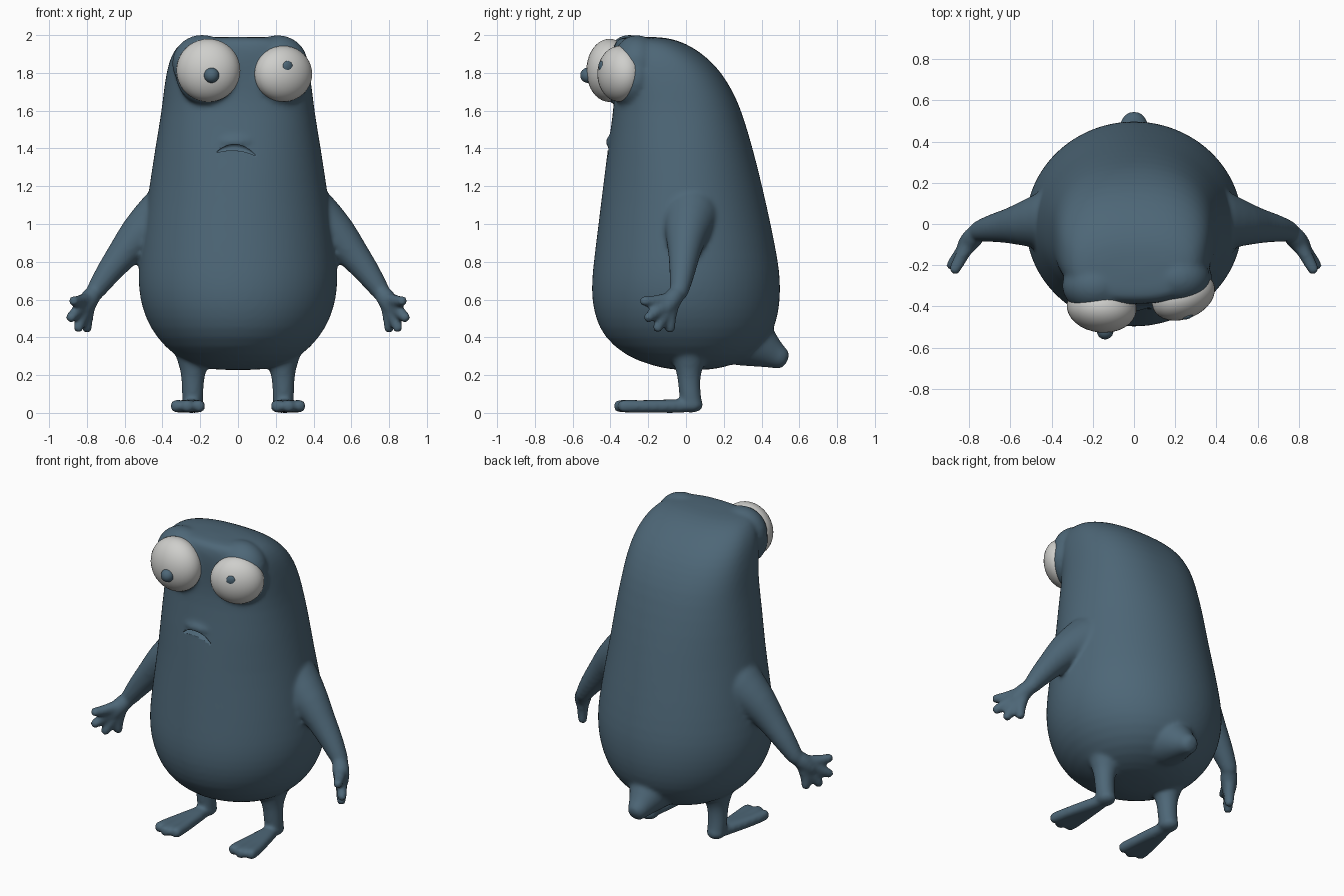
import bpy, bmesh, math
from mathutils import Vector, Matrix

if "Cube" in bpy.data.objects:
    bpy.data.objects.remove(bpy.data.objects["Cube"])


def material(name, rgb):
    m = bpy.data.materials.new(name)
    m.diffuse_color = (*rgb, 1)
    m.use_nodes = True
    m.node_tree.nodes["Principled BSDF"].inputs["Base Color"].default_value = m.diffuse_color
    return m


SKIN = material("slate blue skin", (0.075, 0.135, 0.185))
WHITE = material("eye white", (0.62, 0.62, 0.60))


def loft(bm, rings):
    """Skin a list of vertex-position rings and close both ends."""
    vs = [[bm.verts.new(p) for p in ring] for ring in rings]
    n = len(vs[0])
    for a, b in zip(vs, vs[1:]):
        for i in range(n):
            j = (i + 1) % n
            bm.faces.new((a[i], a[j], b[j], b[i]))
    bm.faces.new(vs[0][::-1])
    bm.faces.new(vs[-1])


def tube(bm, pts, sides=12):
    """Tapered tube through (x, y, z, radius) points with a rounded tip."""
    c = [Vector(p[:3]) for p in pts]
    r = [p[3] * 1.06 for p in pts]
    end = (c[-1] - c[-2]).normalized()
    tip, rt = c[-1].copy(), r[-1]
    for off, k in ((0.5, 0.87), (0.85, 0.5)):
        c.append(tip + end * rt * off)
        r.append(rt * k)
    rings, d0 = [], (c[1] - c[0]).normalized()
    u = d0.orthogonal().normalized()
    for i, p in enumerate(c):
        d = (c[min(i + 1, len(c) - 1)] - c[max(i - 1, 0)]).normalized()
        u.rotate(d0.rotation_difference(d))
        v, d0 = d.cross(u), d
        rings.append([p + r[i] * (u * math.cos(t) + v * math.sin(t))
                      for t in (2 * math.pi * k / sides for k in range(sides))])
    loft(bm, rings)


def ellipsoid(bm, loc, radii, turn=0.0):
    m = Matrix.Translation(loc) @ Matrix.Rotation(turn, 4, 'Z') @ Matrix.Diagonal((*radii, 1))
    bmesh.ops.create_uvsphere(bm, u_segments=32, v_segments=20, radius=1, matrix=m)


def finish(name, bm, mat):
    bmesh.ops.recalc_face_normals(bm, faces=bm.faces)
    for f in bm.faces:
        f.smooth = True
    me = bpy.data.meshes.new(name)
    bm.to_mesh(me)
    bm.free()
    ob = bpy.data.objects.new(name, me)
    bpy.context.collection.objects.link(ob)
    me.materials.append(mat)
    return ob


bm = bmesh.new()

# torso and head: z, half width, front y, back y
profile = [(0.225, 0.12, -0.06, 0.12), (0.25, 0.23, -0.18, 0.24), (0.30, 0.335, -0.32, 0.36),
           (0.40, 0.435, -0.435, 0.45), (0.50, 0.49, -0.48, 0.485), (0.60, 0.52, -0.50, 0.50),
           (0.70, 0.53, -0.50, 0.50), (0.80, 0.525, -0.49, 0.49), (1.00, 0.50, -0.465, 0.45),
           (1.20, 0.47, -0.44, 0.405), (1.40, 0.44, -0.415, 0.355), (1.60, 0.405, -0.385, 0.295),
           (1.70, 0.395, -0.38, 0.25), (1.80, 0.38, -0.385, 0.19), (1.88, 0.36, -0.39, 0.115),
           (1.94, 0.325, -0.385, 0.03), (1.975, 0.28, -0.37, -0.05), (1.992, 0.20, -0.33, -0.14)]
rings = []
for z, w, yf, yb in profile:
    e = 2 / (2.0 + 0.5 * max(0, min(1, (z - 1.2) / 0.6)))
    ring = []
    for k in range(40):
        t = 2 * math.pi * k / 40
        cx, cy = math.cos(t), math.sin(t)
        ring.append(Vector((w * math.copysign(abs(cx) ** e, cx),
                            (yf + yb) / 2 + (yb - yf) / 2 * math.copysign(abs(cy) ** e, cy), z)))
    rings.append(ring)
loft(bm, rings)

# tail
tube(bm, [(0, 0.22, 0.44, 0.2), (0, 0.37, 0.37, 0.135), (0, 0.44, 0.32, 0.09), (0, 0.485, 0.298, 0.065)])

# limbs on both sides
wrist = (0.755, -0.035, 0.645, 0.05)
tips = [(0.87, -0.22, 0.592), (0.885, -0.20, 0.505), (0.845, -0.15, 0.452), (0.80, -0.085, 0.447)]
for s in (-1, 1):
    def limb(pts):
        tube(bm, [(s * x, y, z, r) for x, y, z, r in pts])
    # arm
    limb([(0.28, 0.03, 1.10, 0.20), (0.42, 0.02, 1.02, 0.145), (0.53, 0.0, 0.94, 0.108),
          (0.61, -0.01, 0.84, 0.082), (0.69, -0.02, 0.74, 0.067), wrist])
    # palm, thumb and fingers
    limb([wrist, (0.79, -0.075, 0.60, 0.052), (0.815, -0.105, 0.56, 0.045)])
    for x, y, z in tips:
        mid = [0.5 * a + 0.5 * b for a, b in zip((0.80, -0.085, 0.585), (x, y, z))]
        limb([(0.78, -0.06, 0.61, 0.042), (*mid, 0.032), (x, y, z, 0.029)])
    # leg
    limb([(0.23, 0.02, 0.36, 0.13), (0.235, 0.015, 0.26, 0.078), (0.24, 0.015, 0.19, 0.058),
          (0.24, 0.02, 0.10, 0.057), (0.24, 0.03, 0.055, 0.055)])
    # foot with three toes
    for x, y in ((0.207, -0.335), (0.268, -0.352), (0.325, -0.33)):
        limb([(0.24, 0.05, 0.036, 0.036), (0.24 + (x - 0.24) * 0.35, -0.08, 0.036, 0.036),
              (0.24 + (x - 0.24) * 0.85, -0.23, 0.034, 0.033), (x, y, 0.036, 0.036)])
    ellipsoid(bm, (s * 0.24, 0.03, 0.042), (0.058, 0.062, 0.042))

# brows and eye sockets
ellipsoid(bm, (-0.19, -0.30, 1.85), (0.16, 0.13, 0.152))
ellipsoid(bm, (0.21, -0.26, 1.85), (0.16, 0.13, 0.150))
ellipsoid(bm, (-0.165, -0.345, 1.80), (0.168, 0.12, 0.175), -0.1)
ellipsoid(bm, (0.225, -0.295, 1.78), (0.163, 0.11, 0.162), 0.41)
# upper lip
ellipsoid(bm, (-0.01, -0.385, 1.435), (0.10, 0.04, 0.035))

body = finish("body", bm, SKIN)

# mouth cutter: thin arched slit
bm = bmesh.new()
rings = []
for i in range(13):
    k = i / 6 - 1
    zc, h = 1.405 - 0.032 * k * k - 0.008 * k, 0.003 + 0.013 * (1 - k * k)
    rings.append([Vector((-0.01 + 0.10 * k, y, zc + dz)) for y, dz in
                  ((-0.6, -h), (-0.36, -h), (-0.36, h), (-0.6, h))])
loft(bm, rings)
cutter = finish("mouth_cutter", bm, SKIN)
cutter.hide_render = True
cutter.hide_set(True)

# fuse everything into one soft skin, then open the mouth
body.modifiers.new("round", 'SUBSURF').levels = 1
body.modifiers["round"].render_levels = 1
rm = body.modifiers.new("fuse", 'REMESH')
rm.mode, rm.voxel_size, rm.use_smooth_shade = 'VOXEL', 0.012, True
sm = body.modifiers.new("soften", 'SMOOTH')
sm.factor, sm.iterations = 0.5, 10
cut = body.modifiers.new("mouth", 'BOOLEAN')
cut.operation, cut.object, cut.solver = 'DIFFERENCE', cutter, 'EXACT'

# eyes and pupils
for side, loc, radii, turn, pupil, pr in (
        ("left", (-0.157, -0.405, 1.813), (0.17, 0.122, 0.167), -0.1, (-0.14, -0.52, 1.787), 0.04),
        ("right", (0.24, -0.35, 1.795), (0.16, 0.11, 0.148), 0.41, (0.263, -0.448, 1.835), 0.028)):
    bm = bmesh.new()
    ellipsoid(bm, loc, radii, turn)
    finish(side + "_eye", bm, WHITE)
    bm = bmesh.new()
    ellipsoid(bm, pupil, (pr, pr if side == "left" else 0.012, pr), turn)
    finish(side + "_pupil", bm, SKIN)
